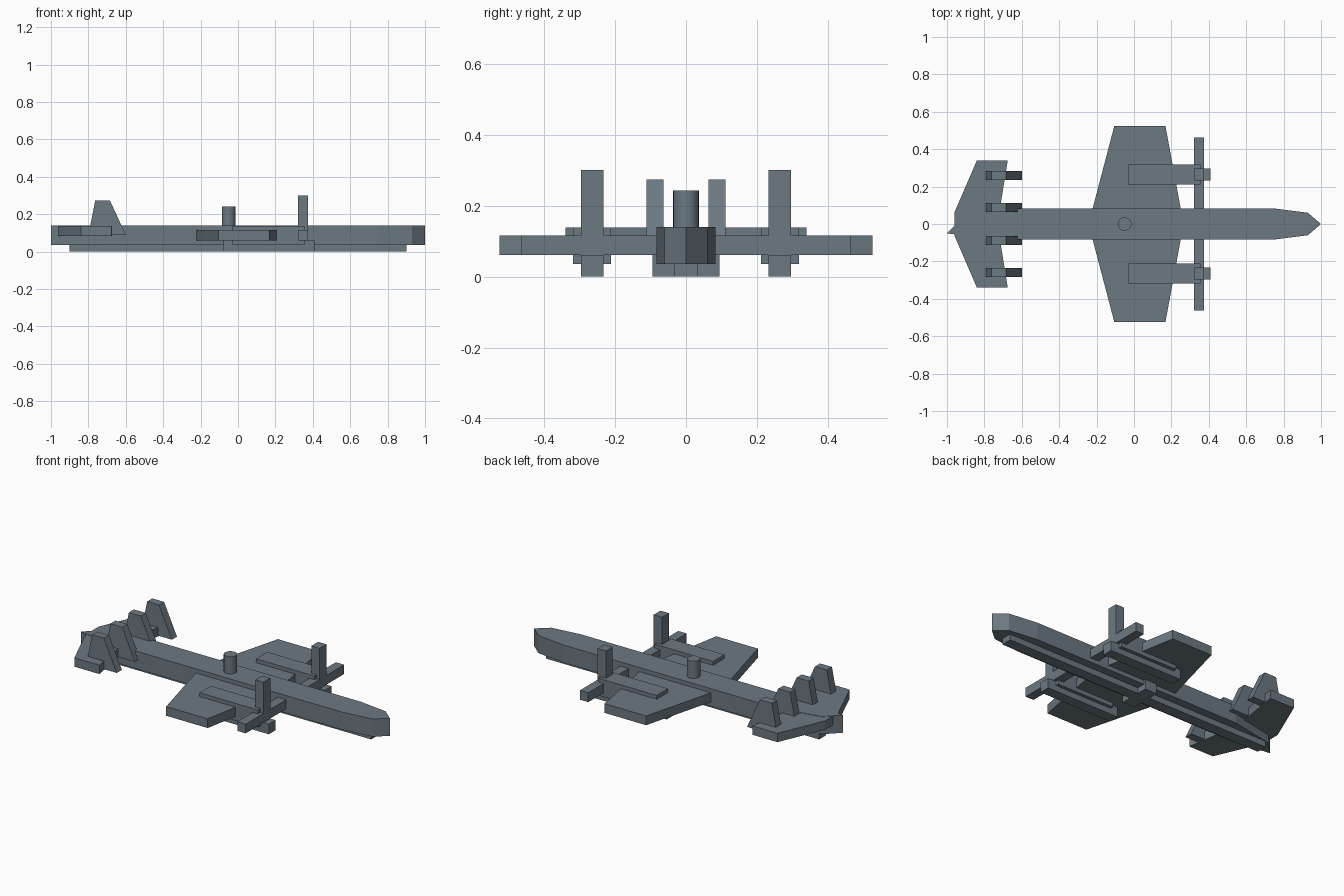
import bpy, bmesh, math
from mathutils import Vector

if "Cube" in bpy.data.objects:
    bpy.data.objects.remove(bpy.data.objects["Cube"])

paint = bpy.data.materials.new("slate_grey")
paint.diffuse_color = (0.15, 0.19, 0.22, 1)
paint.use_nodes = True
paint.node_tree.nodes["Principled BSDF"].inputs["Base Color"].default_value = paint.diffuse_color


def prism(name, pts, depth):
    """Close a flat outline and extrude it along the depth vector."""
    bm = bmesh.new()
    face = bm.faces.new([bm.verts.new(p) for p in pts])
    ext = bmesh.ops.extrude_face_region(bm, geom=[face])
    moved = [v for v in ext["geom"] if isinstance(v, bmesh.types.BMVert)]
    bmesh.ops.translate(bm, verts=moved, vec=Vector(depth))
    bmesh.ops.recalc_face_normals(bm, faces=bm.faces)
    mesh = bpy.data.meshes.new(name)
    bm.to_mesh(mesh)
    bm.free()
    mesh.materials.append(paint)
    obj = bpy.data.objects.new(name, mesh)
    bpy.context.collection.objects.link(obj)
    return obj


def slab(name, outline, z0, z1):
    return prism(name, [(x, y, z0) for x, y in outline], (0, 0, z1 - z0))


def box(name, x0, x1, y0, y1, z0, z1):
    return slab(name, [(x0, y0), (x1, y0), (x1, y1), (x0, y1)], z0, z1)


def mirrored(half):
    """Complete an outline given for +y with its -y reflection."""
    return half + [(x, -y) for x, y in reversed(half)]


# Fuselage with pointed nose and slightly skewed tail
slab("fuselage", [(-1, -0.05), (-0.74, -0.083), (0.75, -0.083), (0.93, -0.06),
                  (1, 0), (0.93, 0.06), (0.75, 0.083), (-0.65, 0.083),
                  (-0.92, 0.03)], 0.035, 0.14)
box("keel", -0.9, 0.9, -0.033, 0.033, 0, 0.036)
box("belly_block", -0.08, 0.0, -0.095, 0.095, 0, 0.06)

# Wing and tailplane
slab("wing", mirrored([(-0.243, 0), (-0.105, 0.525), (0.168, 0.525), (0.265, 0)]),
     0.06, 0.115)
slab("tailplane", mirrored([(-0.96, 0.062), (-0.84, 0.34), (-0.675, 0.34),
                            (-0.73, 0)]), 0.085, 0.138)

# Horizontal propeller bar
box("propeller_bar", 0.32, 0.375, -0.463, 0.463, 0.06, 0.115)

# Engines and fins on both sides
for side, s in (("left", 1), ("right", -1)):
    box(side + "_nacelle", -0.03, 0.355, s * 0.265 - 0.053, s * 0.265 + 0.053, 0.035, 0.138)
    box(side + "_hub_rail", -0.08, 0.41, s * 0.264 - 0.032, s * 0.264 + 0.032, 0, 0.06)
    box(side + "_propeller_blade", 0.32, 0.375, s * 0.264 - 0.032, s * 0.264 + 0.032, 0, 0.3)
    for kind, y in (("inner", 0.087), ("outer", 0.259)):
        prism(f"{side}_{kind}_fin",
              [(x, s * y - 0.024, z) for x, z in
               ((-0.80, 0.09), (-0.6, 0.09), (-0.685, 0.274), (-0.763, 0.274))],
              (0, 0.048, 0))

# Round turret on the back
ring = [(-0.05 + 0.036 * math.cos(i * math.tau / 32), 0.036 * math.sin(i * math.tau / 32))
        for i in range(32)]
turret = slab("turret", ring, 0.13, 0.242)
bpy.context.view_layer.objects.active = turret
turret.select_set(True)
bpy.ops.object.shade_smooth_by_angle(angle=math.radians(30))
